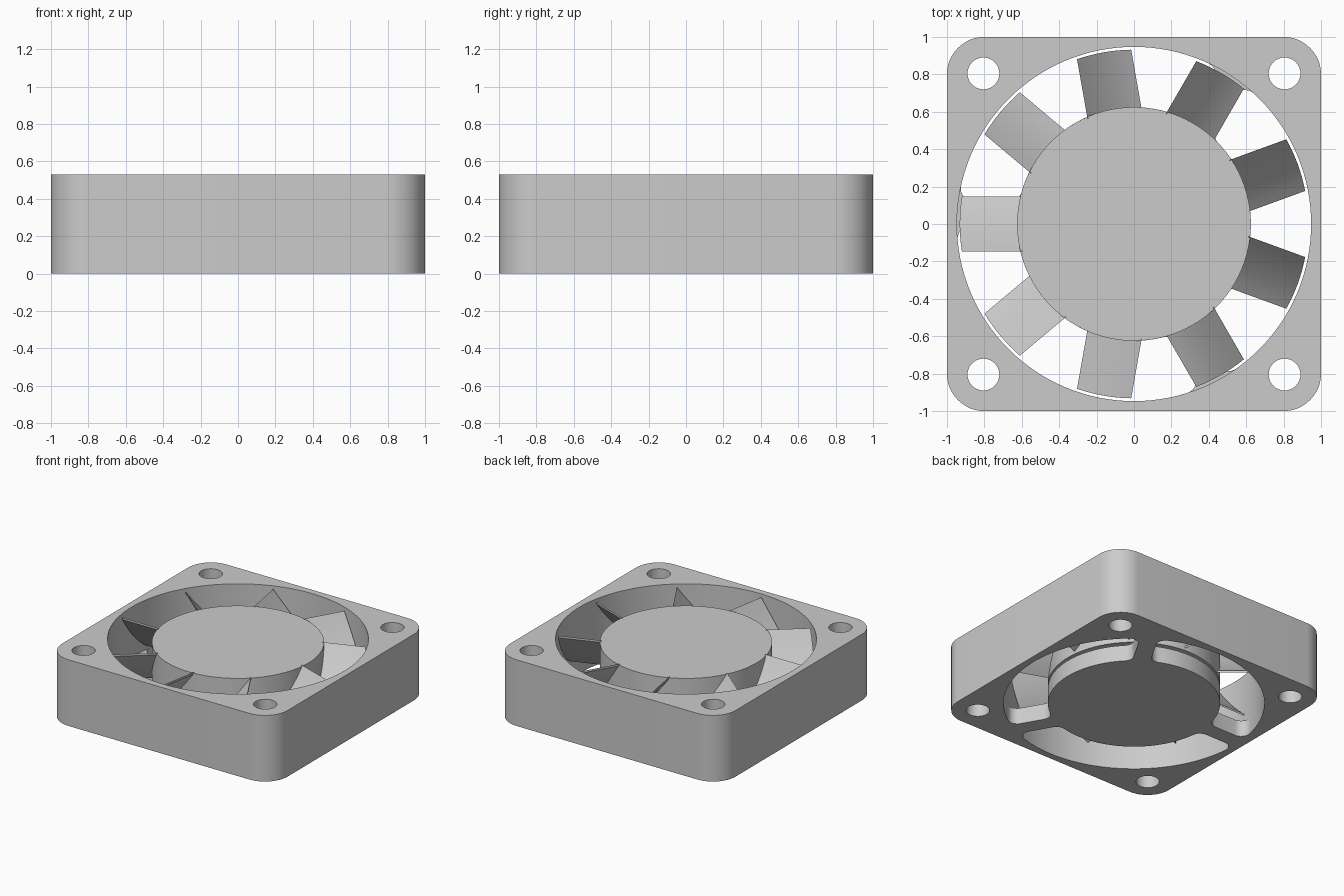
import bpy, bmesh, math

if "Cube" in bpy.data.objects:
    bpy.data.objects.remove(bpy.data.objects["Cube"])

HEIGHT, BORE, HUB, BASE = 0.53, 0.947, 0.625, 0.13

grey = bpy.data.materials.new("grey plastic")
grey.diffuse_color = (0.6, 0.6, 0.6, 1)
grey.use_nodes = True
grey.node_tree.nodes["Principled BSDF"].inputs["Base Color"].default_value = grey.diffuse_color


def finish(name, bm):
    bmesh.ops.recalc_face_normals(bm, faces=bm.faces[:])
    mesh = bpy.data.meshes.new(name)
    bm.to_mesh(mesh)
    bm.free()
    mesh.materials.append(grey)
    ob = bpy.data.objects.new(name, mesh)
    bpy.context.collection.objects.link(ob)
    return ob


def activate(ob):
    bpy.ops.object.select_all(action='DESELECT')
    ob.select_set(True)
    bpy.context.view_layer.objects.active = ob


def smooth(ob):
    activate(ob)
    bpy.ops.object.shade_smooth_by_angle(angle=math.radians(30))


def prism(name, outline, z0, z1):
    """Extrude a closed 2D outline between two heights."""
    bm = bmesh.new()
    face = bm.faces.new([bm.verts.new((x, y, z0)) for x, y in outline])
    new = bmesh.ops.extrude_face_region(bm, geom=[face])["geom"]
    for v in new:
        if isinstance(v, bmesh.types.BMVert):
            v.co.z = z1
    return finish(name, bm)


def arc(cx, cy, r, a0, a1, n):
    return [(cx + r * math.cos(a0 + (a1 - a0) * i / n),
             cy + r * math.sin(a0 + (a1 - a0) * i / n)) for i in range(n + 1)]


def circle(cx, cy, r, n):
    return arc(cx, cy, r, 0, math.tau, n)[:-1]


# Square housing with rounded corners, a round bore and four screw holes
outline = []
for k in range(4):
    a = k * math.pi / 2
    sx, sy = [(1, 1), (-1, 1), (-1, -1), (1, -1)][k]
    outline += arc(sx * 0.8, sy * 0.8, 0.2, a, a + math.pi / 2, 12)
housing = prism("housing", outline, 0, HEIGHT)

holes = [(0, 0, BORE, 128)] + [(x, y, 0.085, 40) for x in (-0.805, 0.805) for y in (-0.805, 0.805)]
for cx, cy, r, n in holes:
    cutter = prism("cutter", circle(cx, cy, r, n), -0.1, HEIGHT + 0.1)
    cutter.hide_render = True
    activate(housing)
    mod = housing.modifiers.new("hole", 'BOOLEAN')
    mod.operation, mod.solver, mod.object = 'DIFFERENCE', 'EXACT', cutter
    bpy.ops.object.modifier_apply(modifier=mod.name)
    bpy.data.objects.remove(cutter)
smooth(housing)


# Motor mount: a disc held by three filleted struts
def strut_side(edge, f=0.07):
    """Strut edge from disc to bore, as (radial, sideways) points."""
    c = edge + f
    s_in = math.sqrt((HUB + f) ** 2 - c * c)
    s_out = math.sqrt((BORE - f) ** 2 - c * c)
    inner = arc(s_in, c, f, math.atan2(c, s_in) - math.pi, -math.pi / 2, 6)
    outer = arc(s_out, c, f, -math.pi / 2, math.atan2(c, s_out), 8)
    return inner + outer


cw = [(s, -t) for s, t in strut_side(0.12)]
ccw = strut_side(0.01)[::-1]
a_start = math.atan2(ccw[-1][1], ccw[-1][0])
a_end = math.atan2(cw[0][1], cw[0][0]) + math.tau / 3
b0, b1 = math.atan2(cw[-1][1], cw[-1][0]), math.atan2(ccw[0][1], ccw[0][0])
third = cw + arc(0, 0, BORE, b0, b1, 8)[1:-1] + ccw + arc(0, 0, HUB, a_start, a_end, 30)[1:-1]
mount = []
for deg in (60, 180, 300):
    c, s = math.cos(math.radians(deg)), math.sin(math.radians(deg))
    mount += [(x * c - y * s, x * s + y * c) for x, y in third]
smooth(prism("motor_mount", mount, 0, BASE))

# Rotor hub and its short shaft
smooth(prism("rotor_hub", circle(0, 0, HUB, 96), BASE + 0.025, 0.505))
smooth(prism("shaft", circle(0, 0, 0.08, 24), BASE - 0.01, BASE + 0.035))

# Nine pitched, slightly curved blades
STEPS, HALF, THICK = 8, 0.147, 0.016
for k in range(9):
    a = math.radians(20 + 40 * k)
    c, s = math.cos(a), math.sin(a)
    bm = bmesh.new()
    rows = []
    for i in range(STEPS + 1):
        u = i / STEPS
        t = HALF * (2 * u - 1)
        z = 0.175 + 0.32 * (u - 0.3 * u * (1 - u))
        r0, r1 = math.sqrt(0.615 ** 2 - t * t), math.sqrt(0.932 ** 2 - t * t)
        rows.append([bm.verts.new((r * c - t * s, r * s + t * c, z + dz))
                     for r, dz in ((r0, 0), (r1, 0), (r1, THICK), (r0, THICK))])
    for p, q in zip(rows, rows[1:]):
        for j in range(4):
            m = (j + 1) % 4
            bm.faces.new((p[j], p[m], q[m], q[j]))
    bm.faces.new(rows[0])
    bm.faces.new(rows[-1])
    smooth(finish("blade_%d" % (k + 1), bm))
